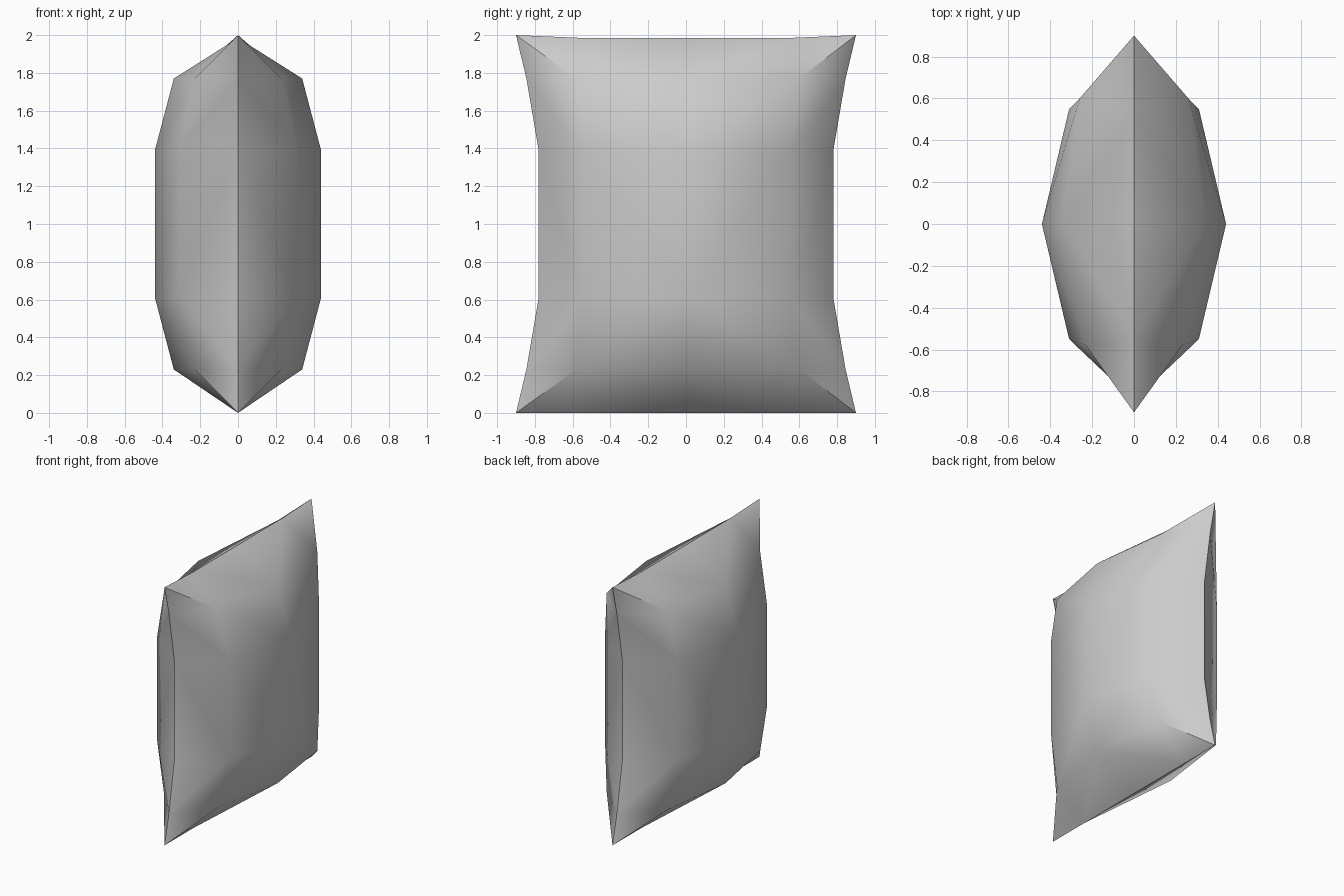
import bpy, bmesh, math

cube = bpy.data.objects.get("Cube")
if cube:
    bpy.data.objects.remove(cube, do_unlink=True)

fabric = bpy.data.materials.new("light grey fabric")
fabric.use_nodes = True
grey = (0.6, 0.6, 0.6, 1)
fabric.diffuse_color = grey
fabric.node_tree.nodes["Principled BSDF"].inputs["Base Color"].default_value = grey

# Height of each row and half depth of the side seam there
heights = [0.0, 0.23, 0.61, 1.39, 1.77, 2.0]
seam_depth = [0.9, 0.845, 0.78, 0.78, 0.845, 0.9]
# Puff of each row at the centre column and at the outer columns
puff_mid = [0, 0.34, 0.44, 0.44, 0.34, 0]
puff_side = [0, 0.23, 0.31, 0.31, 0.23, 0]


def grid_point(row, col):
    """Point of one puffed half; columns run from front to back."""
    z, x, y = heights[row], 0, 0
    if col in (0, 4):
        y = seam_depth[row]
    elif col == 2:
        x = puff_mid[row]
    else:
        x, y = puff_side[row], 0.55
        if row in (1, 4):
            y = 0.58
            if col == 3:
                x, y = 0.26, 0.6
    if row == 5 and 0 < col < 4:
        z = 1.985
    return x, (-y if col < 2 else y), z


bm = bmesh.new()
grids = {}
for side in (1, -1):
    for r in range(6):
        for c in range(5):
            x, y, z = grid_point(r, c)
            # Both halves share the vertices of the seam
            key = (r, c, side if x else 0)
            if key not in grids:
                grids[key] = bm.verts.new((side * x, y, z))
            grids[r, c, side] = grids[key]
    for r in range(5):
        for c in range(4):
            a, b, d, e = (grids[i, j, side] for i, j in
                          ((r, c), (r, c + 1), (r + 1, c + 1), (r + 1, c)))
            # Diagonals radiate from the centre toward the corners
            if (r < 2) == (c < 2):
                tris = ((a, b, d), (a, d, e))
            else:
                tris = ((a, b, e), (b, d, e))
            for tri in tris:
                bm.faces.new(tri)
bmesh.ops.recalc_face_normals(bm, faces=bm.faces)

mesh = bpy.data.meshes.new("pillow")
bm.to_mesh(mesh)
bm.free()
mesh.materials.append(fabric)
pillow = bpy.data.objects.new("pillow", mesh)
bpy.context.collection.objects.link(pillow)

# Soft cloth with a crisp seam
bpy.ops.object.select_all(action="DESELECT")
pillow.select_set(True)
bpy.context.view_layer.objects.active = pillow
bpy.ops.object.shade_smooth_by_angle(angle=math.radians(60))
